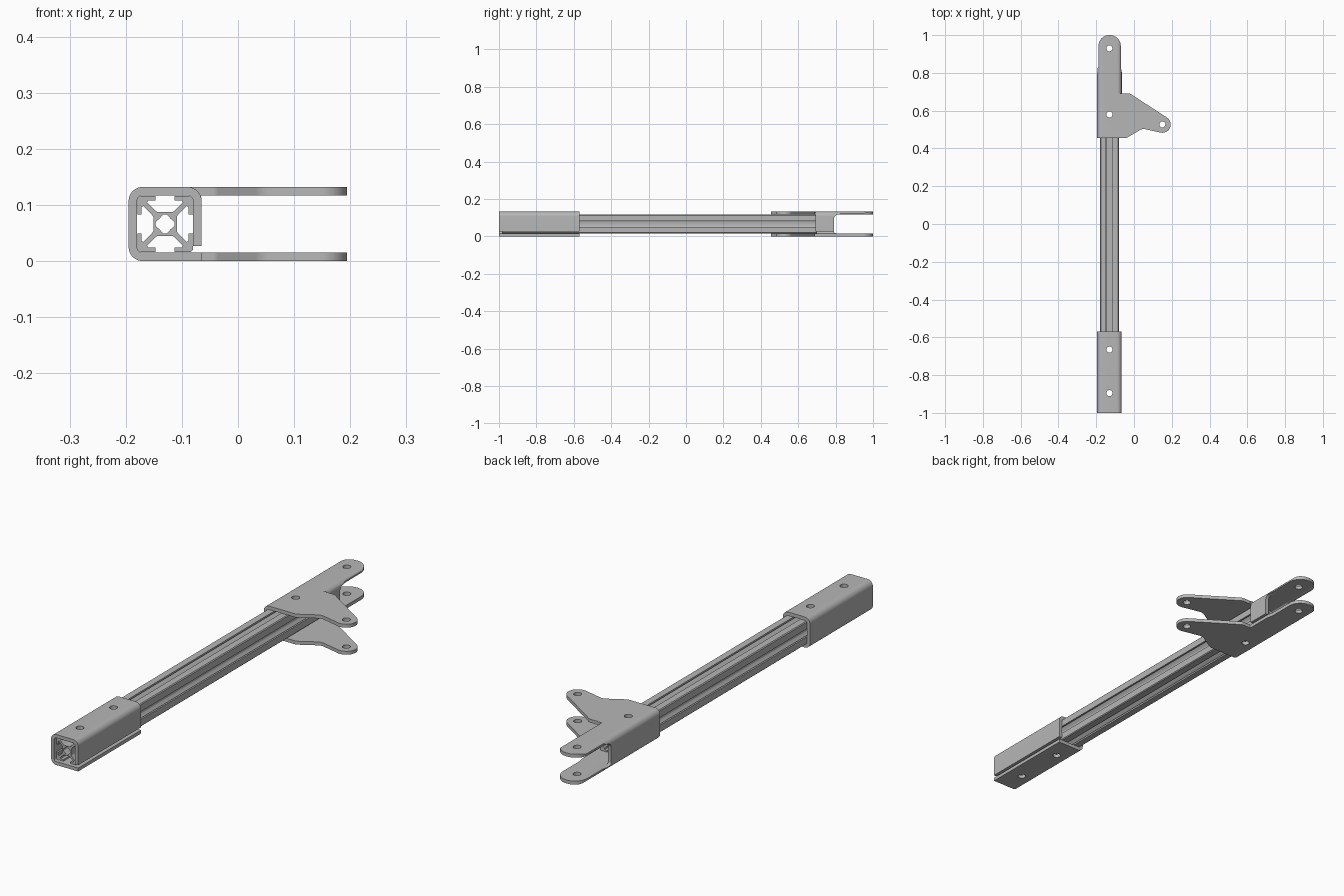
import bpy, bmesh, math
from mathutils import Vector

cube = bpy.data.objects.get("Cube")
if cube:
    bpy.data.objects.remove(cube, do_unlink=True)

metal = bpy.data.materials.new("grey_metal")
metal.use_nodes = True
metal.diffuse_color = (0.47, 0.47, 0.47, 1)
metal.node_tree.nodes["Principled BSDF"].inputs["Base Color"].default_value = (0.47, 0.47, 0.47, 1)


def rounded(corners, steps=8):
    """Outline from (u, v[, radius]) corners with filleted bends."""
    out = []
    for i, c in enumerate(corners):
        p = Vector(c[:2])
        r = c[2] if len(c) > 2 else 0
        if not r:
            out.append(p)
            continue
        a = (Vector(corners[i - 1][:2]) - p).normalized()
        b = (Vector(corners[(i + 1) % len(corners)][:2]) - p).normalized()
        half = a.angle(b) / 2
        centre = p + (a + b).normalized() * (r / math.sin(half))
        start = p + a * (r / math.tan(half)) - centre
        turn = math.pi - 2 * half
        if a.x * b.y - a.y * b.x > 0:
            turn = -turn
        for k in range(steps + 1):
            t = turn * k / steps
            out.append(centre + Vector((start.x * math.cos(t) - start.y * math.sin(t),
                                        start.x * math.sin(t) + start.y * math.cos(t))))
    return out


def prism(name, pts, axis, lo, hi):
    """Solid made by sweeping a 2D outline along one axis."""
    place = {"x": lambda u, v, t: (t, u, v),
             "y": lambda u, v, t: (u, t, v),
             "z": lambda u, v, t: (u, v, t)}[axis]
    bm = bmesh.new()
    face = bm.faces.new([bm.verts.new(place(p[0], p[1], lo)) for p in pts])
    new = bmesh.ops.extrude_face_region(bm, geom=[face])["geom"]
    bmesh.ops.translate(bm, vec=place(0, 0, hi - lo),
                        verts=[g for g in new if isinstance(g, bmesh.types.BMVert)])
    bmesh.ops.recalc_face_normals(bm, faces=bm.faces)
    mesh = bpy.data.meshes.new(name)
    bm.to_mesh(mesh)
    bm.free()
    mesh.materials.append(metal)
    ob = bpy.data.objects.new(name, mesh)
    bpy.context.collection.objects.link(ob)
    return ob


def activate(ob):
    bpy.ops.object.select_all(action="DESELECT")
    ob.select_set(True)
    bpy.context.view_layer.objects.active = ob


def boolean(ob, tool, operation="DIFFERENCE"):
    activate(ob)
    mod = ob.modifiers.new("cut", "BOOLEAN")
    mod.operation, mod.solver, mod.object = operation, "EXACT", tool
    bpy.ops.object.modifier_apply(modifier=mod.name)
    bpy.data.objects.remove(tool, do_unlink=True)


def ring(x, y, radius, n=24, wave=0):
    return [(x + radius * (1 + wave * math.cos(4 * a)) * math.cos(a),
             y + radius * (1 + wave * math.cos(4 * a)) * math.sin(a))
            for a in (math.tau * k / n for k in range(n))]


def drill(ob, holes):
    for x, y in holes:
        boolean(ob, prism("drill", ring(x, y, 0.016), "z", -0.1, 0.3))


CX, CZ = -0.13, 0.066          # centre line of the rail
LEFT, RIGHT, TOP, T = -0.195, -0.065, 0.132, 0.015
INNER = TOP - T
FRONT_HOLES = [(CX, -0.895), (CX, -0.665)]
REAR_HOLES = [(CX, 0.58), (CX, 0.93), (0.15, 0.527)]

# Slotted rail: one eighth of the section, mirrored and turned four times
eighth = [(0, 0.021), (0.012, 0.021), (0.016, 0.0225), (0.032, 0.0385), (0.030, 0.042),
          (0.017, 0.042), (0.017, 0.0495), (0.046, 0.0495)]
quarter = eighth + [(v, u) for u, v in reversed(eighth)][:-1]
section = []
for k in range(4):
    c, s = round(math.cos(k * math.pi / 2)), round(math.sin(k * math.pi / 2))
    section += [(CX + u * c + v * s, CZ - u * s + v * c) for u, v in quarter]
rail = prism("slotted_rail", section, "y", -0.985, 0.7)
boolean(rail, prism("bore", ring(CX, CZ, 0.0155, 32, 0.12), "y", -1.2, 1.2))
drill(rail, FRONT_HOLES + REAR_HOLES[:1])

# Front sleeve: folded sheet with an open seam at the lower side
sleeve = prism("front_sleeve", rounded([
    (RIGHT, 0), (LEFT, 0, 0.025), (LEFT, TOP, 0.025), (RIGHT, TOP, 0.025),
    (RIGHT, 0.027), (RIGHT - T, 0.027), (RIGHT - T, INNER, 0.01),
    (LEFT + T, INNER, 0.01), (LEFT + T, T, 0.01), (RIGHT, T)]), "y", -1, -0.57)
drill(sleeve, FRONT_HOLES)

# Rear bracket: folded channel trimmed to the plate outline with wing and tongue
bracket = prism("rear_bracket", rounded([
    (0.3, 0), (LEFT, 0, 0.025), (LEFT, TOP, 0.025), (0.3, TOP), (0.3, INNER),
    (LEFT + T, INNER, 0.01), (LEFT + T, T, 0.01), (0.3, T)]), "y", 0.4, 1.1)
flap = prism("rear_side_flap", rounded([
    (-0.09, TOP), (RIGHT, TOP, 0.024), (RIGHT, 0.027), (RIGHT - T, 0.027),
    (RIGHT - T, INNER, 0.009), (-0.09, INNER)]), "y", 0.692, 1.1)
plate = rounded([
    (-0.21, 0.455), (-0.04, 0.455, 0.02), (0.045, 0.505, 0.04), (0.194, 0.472, 0.044),
    (0.194, 0.551, 0.044), (-0.02, 0.69, 0.02), (-0.064, 0.69), (-0.064, 0.8),
    (-0.07, 0.83), (-0.07, 1, 0.057), (-0.188, 1, 0.057), (-0.188, 0.83), (-0.21, 0.8)])
window = rounded([(0.79, 0.016, 0.012), (1.2, 0.016), (1.2, 0.116), (0.79, 0.116, 0.025)])
boolean(bracket, prism("corner", [(-0.09, 0.692), (0, 0.692), (0, 1.2), (-0.09, 1.2)],
                       "z", 0.1, 0.2))
for ob in (bracket, flap):
    boolean(ob, prism("trim", plate, "z", -0.1, 0.3), "INTERSECT")
    boolean(ob, prism("window", window, "x", -0.4, 0.1))
drill(bracket, REAR_HOLES)

for ob in (rail, sleeve, bracket, flap):
    activate(ob)
    bpy.ops.object.shade_smooth_by_angle(angle=math.radians(30))
